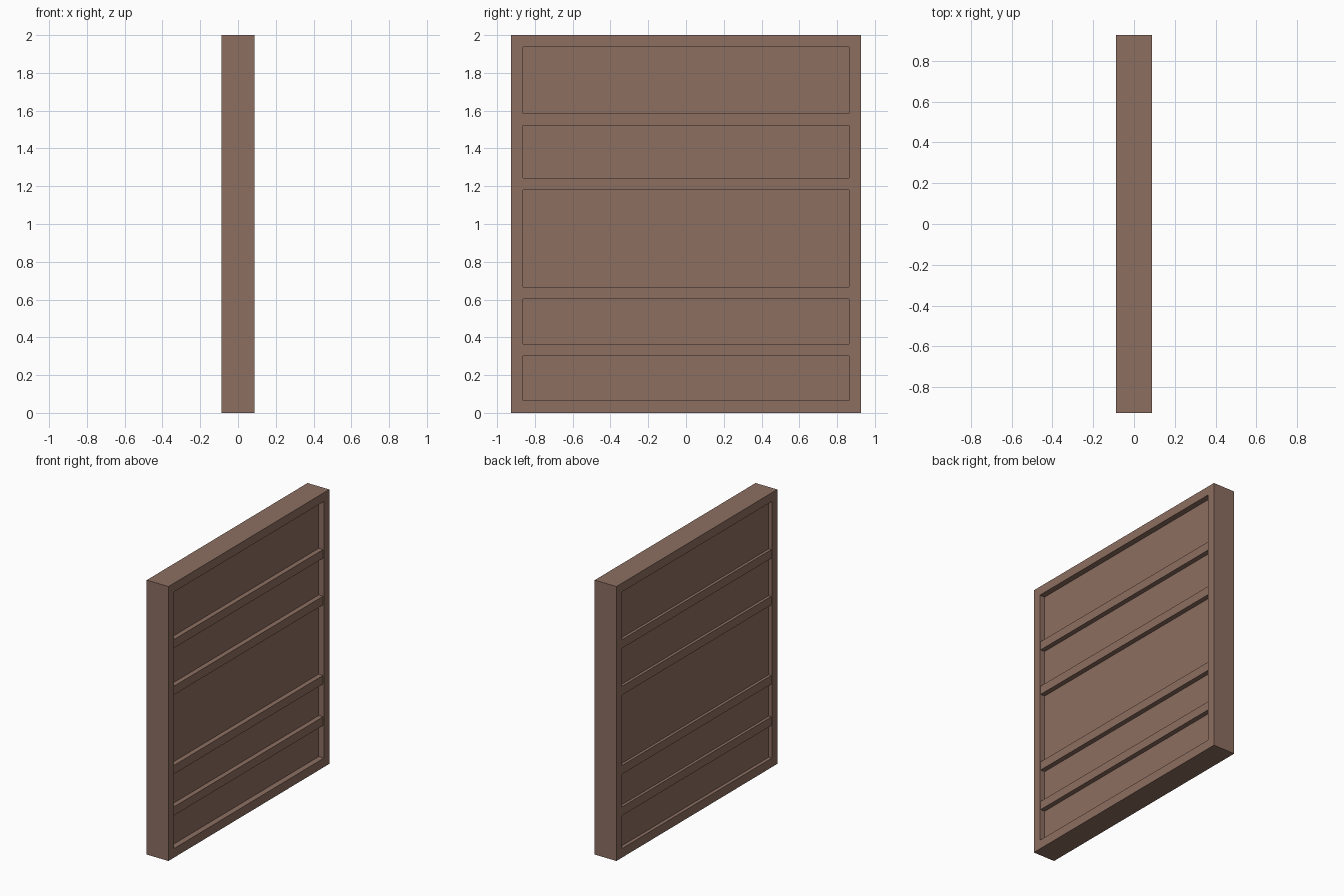
import bpy

if "Cube" in bpy.data.objects:
    bpy.data.objects.remove(bpy.data.objects["Cube"])

mat = bpy.data.materials.new("brown wood")
mat.diffuse_color = (0.266, 0.156, 0.120, 1)
mat.use_nodes = True
mat.node_tree.nodes["Principled BSDF"].inputs["Base Color"].default_value = mat.diffuse_color

HX, HY, H = 0.0875, 0.926, 2.0   # half thickness, half width, height
B = 0.062                        # rail and stile width


def box(name, x0, x1, y0, y1, z0, z1):
    bpy.ops.mesh.primitive_cube_add(
        size=1, location=((x0 + x1) / 2, (y0 + y1) / 2, (z0 + z1) / 2))
    o = bpy.context.object
    o.name = name
    o.scale = (x1 - x0, y1 - y0, z1 - z0)
    bpy.ops.object.transform_apply(location=False, rotation=False, scale=True)
    o.data.materials.append(mat)
    return o


# outer frame: one block with the opening cut through, so the corners have no seams
frame = box("door_frame", -HX, HX, -HY, HY, 0, H)
cutter = box("opening_cutter", -1, 1, -HY + B, HY - B, 0.066, H - 0.064)
cutter.hide_render = True
mod = frame.modifiers.new("opening", 'BOOLEAN')
mod.object = cutter
mod.operation = 'DIFFERENCE'
mod.solver = 'EXACT'
bpy.context.view_layer.objects.active = frame
bpy.ops.object.modifier_apply(modifier=mod.name)
bpy.data.objects.remove(cutter)

# thin backing panel, recessed on both sides
box("centre_panel", -0.062, 0.046, -HY + B, HY - B, 0.066, H - 0.064)

# cross slats just below the frame surface on both faces
for i, z in enumerate((0.302, 0.604, 1.181, 1.521)):
    box(f"cross_slat_{i + 1}", -0.083, 0.081, -HY + B, HY - B, z, z + 0.063)
